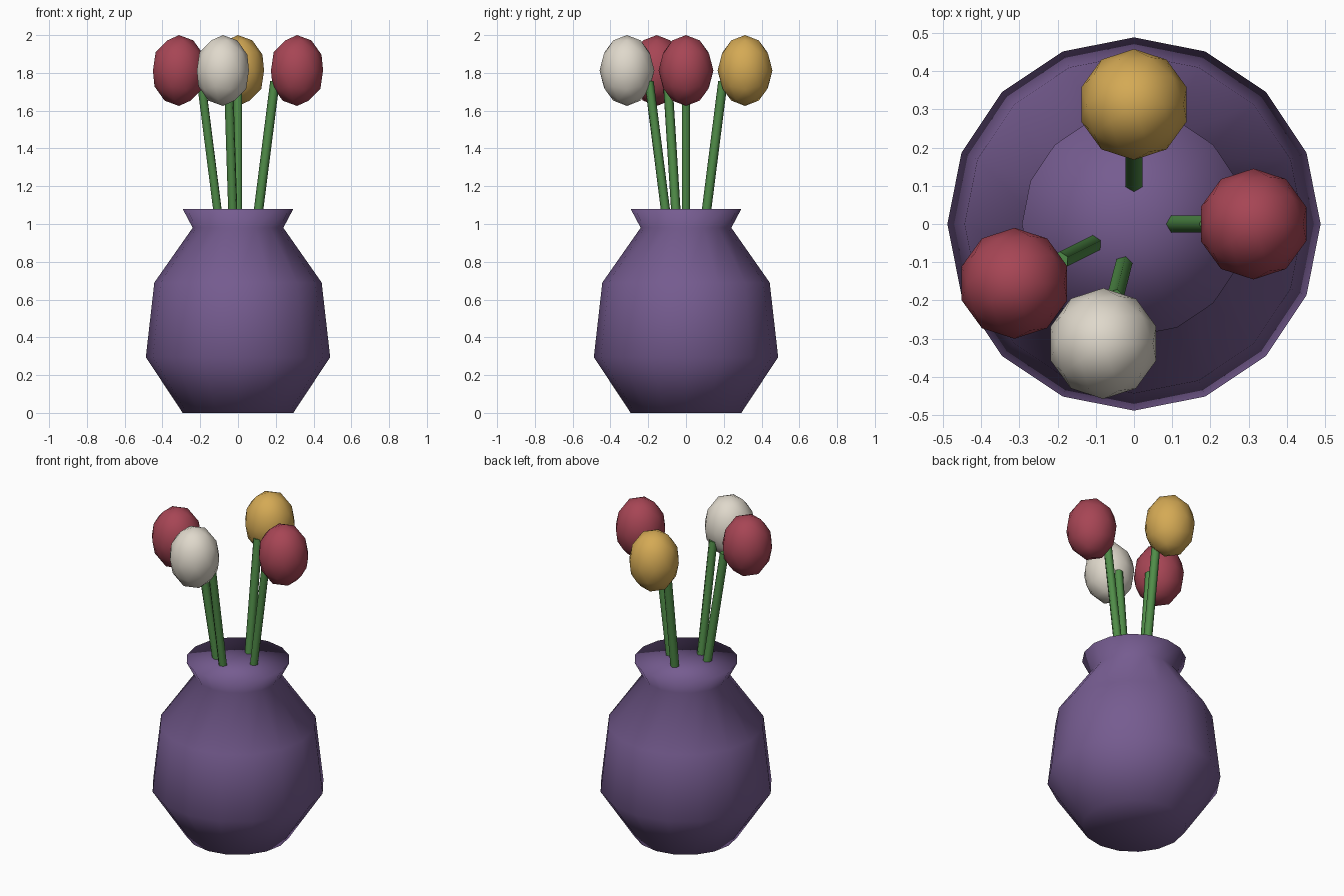
import bpy, bmesh, math
from mathutils import Vector, Matrix

if "Cube" in bpy.data.objects:
    bpy.data.objects.remove(bpy.data.objects["Cube"])


def material(name, rgb):
    m = bpy.data.materials.new(name)
    m.diffuse_color = (*rgb, 1)
    m.use_nodes = True
    m.node_tree.nodes["Principled BSDF"].inputs["Base Color"].default_value = m.diffuse_color
    return m


PURPLE = material("purple", (0.18, 0.107, 0.28))
GREEN = material("green", (0.08, 0.265, 0.065))
RED = material("red", (0.385, 0.06, 0.09))
YELLOW = material("yellow", (0.66, 0.40, 0.09))
CREAM = material("cream", (0.74, 0.69, 0.60))


def finish(name, bm, mat):
    bmesh.ops.recalc_face_normals(bm, faces=bm.faces[:])
    for f in bm.faces:
        f.smooth = True
    me = bpy.data.meshes.new(name)
    bm.to_mesh(me)
    bm.free()
    me.materials.append(mat)
    ob = bpy.data.objects.new(name, me)
    bpy.context.collection.objects.link(ob)
    return ob


# Vase: 16-sided lathe, closed at the rim and the base
profile = [(0.293, 0), (0.488, 0.295), (0.443, 0.69), (0.24, 0.98), (0.293, 1.08)]
SIDES = 16
bm = bmesh.new()
rings = [[bm.verts.new((r * math.cos(2 * math.pi * i / SIDES),
                        r * math.sin(2 * math.pi * i / SIDES), z))
          for i in range(SIDES)] for r, z in profile]
for a, b in zip(rings, rings[1:]):
    for i in range(SIDES):
        j = (i + 1) % SIDES
        bm.faces.new((a[i], a[j], b[j], b[i]))
for ring, z in ((rings[0], 0), (rings[-1], 1.08)):
    hub = bm.verts.new((0, 0, z))
    for i in range(SIDES):
        bm.faces.new((ring[i], ring[(i + 1) % SIDES], hub))
finish("vase", bm, PURPLE)


# Flowers: leaning six-sided stem and a stretched low-poly bloom
def flower(name, x, y, mat):
    low = Vector((x * 0.31, y * 0.31, 0.98))
    top = Vector((x * 0.625, y * 0.625, 1.755))
    axis = top - low
    bm = bmesh.new()
    bmesh.ops.create_cone(bm, cap_ends=True, segments=6, radius1=0.025,
                          radius2=0.025, depth=axis.length,
                          matrix=Matrix.Translation((low + top) / 2)
                          @ axis.to_track_quat('Z', 'Y').to_matrix().to_4x4())
    stem = finish(name + "_stem", bm, GREEN)
    stem.data.set_sharp_from_angle(angle=math.radians(65))

    bm = bmesh.new()
    bmesh.ops.create_icosphere(bm, subdivisions=2, radius=1,
                               matrix=Matrix.Translation((x, y, 1.8125))
                               @ Matrix.Diagonal((0.145, 0.145, 0.1875, 1)))
    finish(name + "_bloom", bm, mat)


flower("right_flower", 0.3125, 0, RED)
flower("back_flower", 0, 0.3125, YELLOW)
flower("left_flower", -0.3125, -0.155, RED)
flower("front_flower", -0.08, -0.3125, CREAM)
